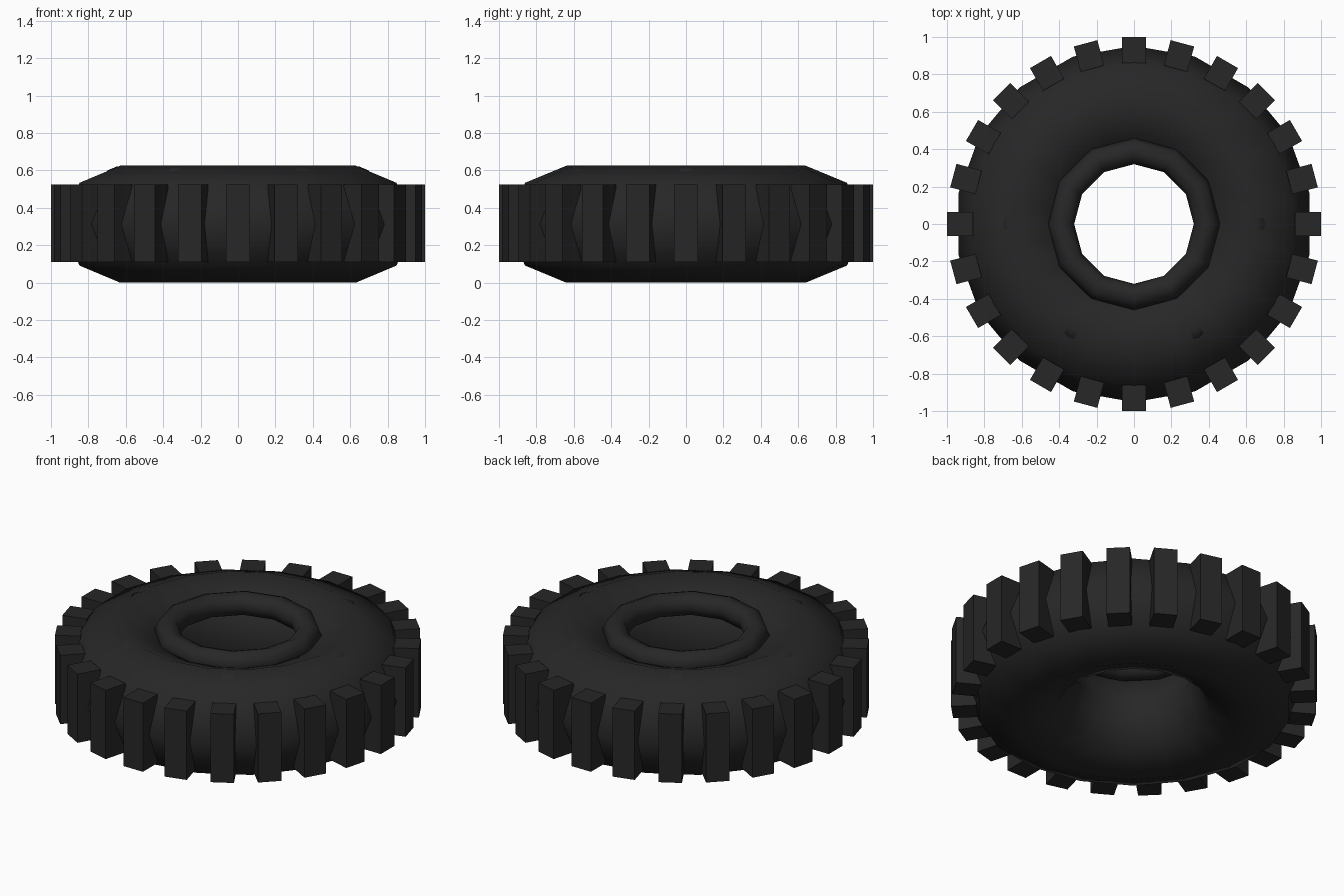
import bpy, math

if "Cube" in bpy.data.objects:
    bpy.data.objects.remove(bpy.data.objects["Cube"])

rubber = bpy.data.materials.new("black rubber")
rubber.diffuse_color = (0.02, 0.02, 0.02, 1)
rubber.use_nodes = True
rubber.node_tree.nodes["Principled BSDF"].inputs["Base Color"].default_value = rubber.diffuse_color


def torus(name, major, minor, z, segs, sides, turn=0.0):
    """Smooth-shaded, low-poly ring lying flat."""
    bpy.ops.mesh.primitive_torus_add(
        major_radius=major, minor_radius=minor, major_segments=segs,
        minor_segments=sides, location=(0, 0, z), rotation=(0, 0, turn))
    ob = bpy.context.object
    ob.name = name
    ob.data.materials.append(rubber)
    bpy.ops.object.shade_smooth()
    return ob


# Tyre body with an eight-sided cross-section
torus("tyre_body", 0.64, 0.3125, 0.3125, 18, 8, math.radians(10))

# Raised bead around the hole and faint sidewall ridge, top side only
torus("rim_bead", 0.39, 0.07, 0.55, 12, 8)
torus("sidewall_ridge", 0.65, 0.07, 0.55, 12, 8)

# Tread blocks
COUNT = 24
for i in range(COUNT):
    a = 2 * math.pi * i / COUNT
    r = 0.93
    bpy.ops.mesh.primitive_cube_add(
        size=1, location=(r * math.cos(a), r * math.sin(a), 0.3175),
        rotation=(0, 0, a))
    block = bpy.context.object
    block.name = f"tread_block_{i + 1:02d}"
    block.scale = (0.14, 0.13, 0.415)
    block.data.materials.append(rubber)
